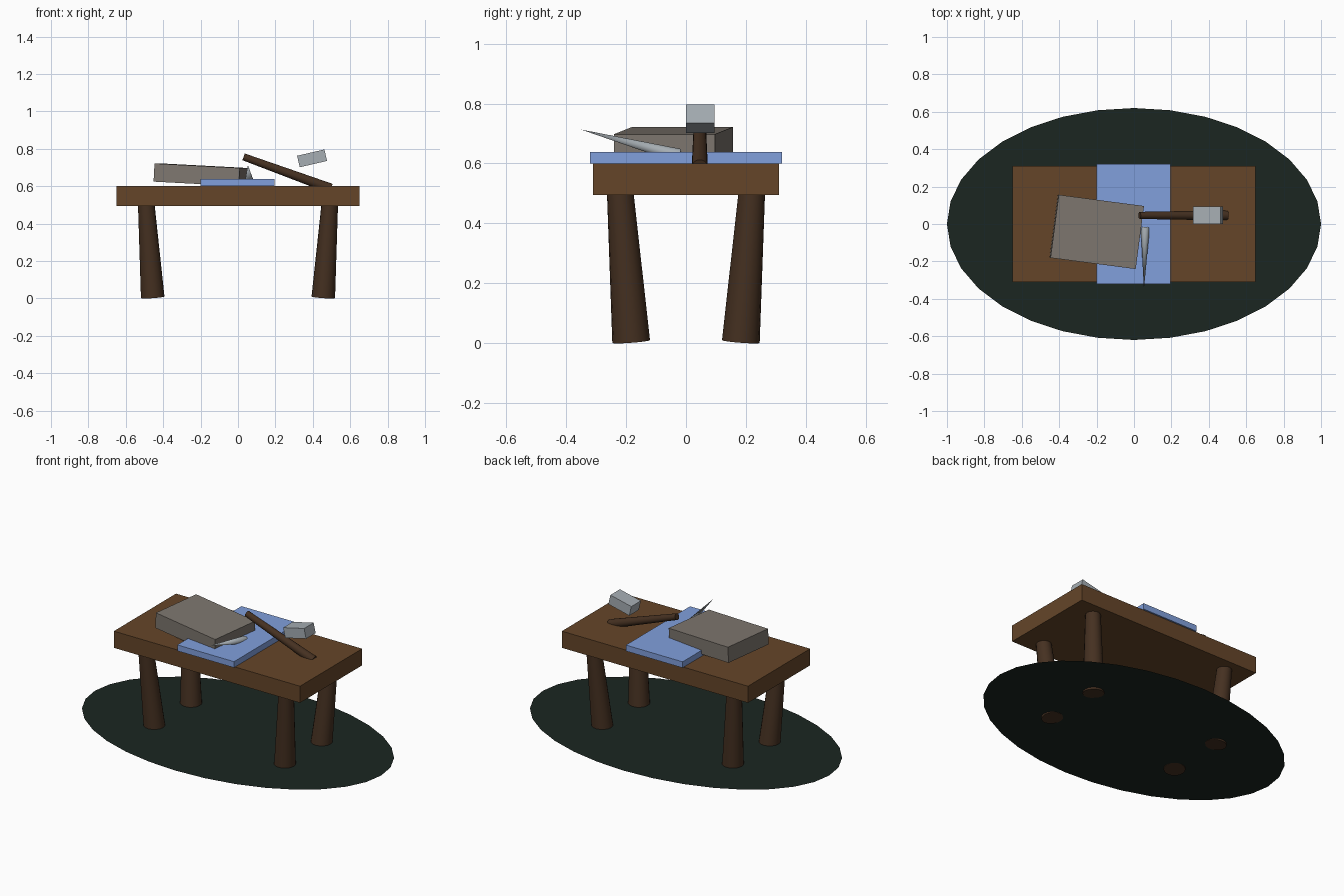
import bpy
from math import radians
from mathutils import Vector

if "Cube" in bpy.data.objects:
    bpy.data.objects.remove(bpy.data.objects["Cube"])


def material(name, rgb):
    m = bpy.data.materials.new(name)
    m.diffuse_color = (*rgb, 1)
    m.use_nodes = True
    m.node_tree.nodes["Principled BSDF"].inputs["Base Color"].default_value = m.diffuse_color
    return m


WOOD = material("wood", (0.13, 0.06, 0.022))
DARK_WOOD = material("dark wood", (0.06, 0.03, 0.015))
GROUND = material("dark green", (0.011, 0.019, 0.015))
CLOTH = material("blue cloth", (0.22, 0.35, 0.72))
STONE = material("stone", (0.21, 0.185, 0.16))
METAL = material("metal", (0.38, 0.42, 0.45))


def finish(name, mat):
    ob = bpy.context.object
    ob.name = name
    ob.data.materials.append(mat)
    return ob


def box(name, mat, centre, size, rot=(0, 0, 0)):
    bpy.ops.mesh.primitive_cube_add(size=1, location=centre,
                                    rotation=[radians(a) for a in rot])
    ob = finish(name, mat)
    ob.scale = size
    return ob


def taper(name, mat, start, end, r_start, r_end, sides=16):
    """Tapered round bar running from start to end."""
    a, b = Vector(start), Vector(end)
    d = b - a
    bpy.ops.mesh.primitive_cone_add(vertices=sides, radius1=r_start, radius2=r_end,
                                    depth=d.length, location=(a + b) / 2,
                                    rotation=d.to_track_quat('Z', 'Y').to_euler())
    bpy.ops.object.shade_smooth_by_angle(angle=radians(35))
    return finish(name, mat)


# Oval ground mat, a single flat face just above the feet
bpy.ops.mesh.primitive_circle_add(vertices=32, radius=1, fill_type='NGON',
                                  location=(0, 0, 0.012))
finish("ground_mat", GROUND).scale = (1, 0.62, 1)

# Table top and four splayed legs
box("table_top", WOOD, (0, 0, 0.548), (1.30, 0.62, 0.105))
for sx, side in ((-1, "left"), (1, "right")):
    for sy, end in ((-1, "front"), (1, "back")):
        taper(f"{end}_{side}_leg", DARK_WOOD,
              (sx * 0.456, sy * 0.183, 0.006), (sx * 0.491, sy * 0.22, 0.51),
              0.063, 0.044)

# Cloth runner overhanging the table edges
box("cloth_runner", CLOTH, (-0.002, 0, 0.619), (0.396, 0.64, 0.038))

# Tilted stone slab
box("stone_slab", STONE, (-0.199, -0.042, 0.661), (0.46, 0.34, 0.097), (0, 3, -7.5))

# Metal spike half sunk in the cloth
taper("spike", METAL, (0.06, -0.022, 0.625), (0.053, -0.35, 0.713), 0.024, 0)

# Hammer handle and head
taper("hammer_handle", DARK_WOOD, (0.497, 0.046, 0.587), (0.03, 0.046, 0.757),
      0.027, 0.019)
box("hammer_head", METAL, (0.396, 0.047, 0.749), (0.15, 0.095, 0.063), (0, -13, 0))
